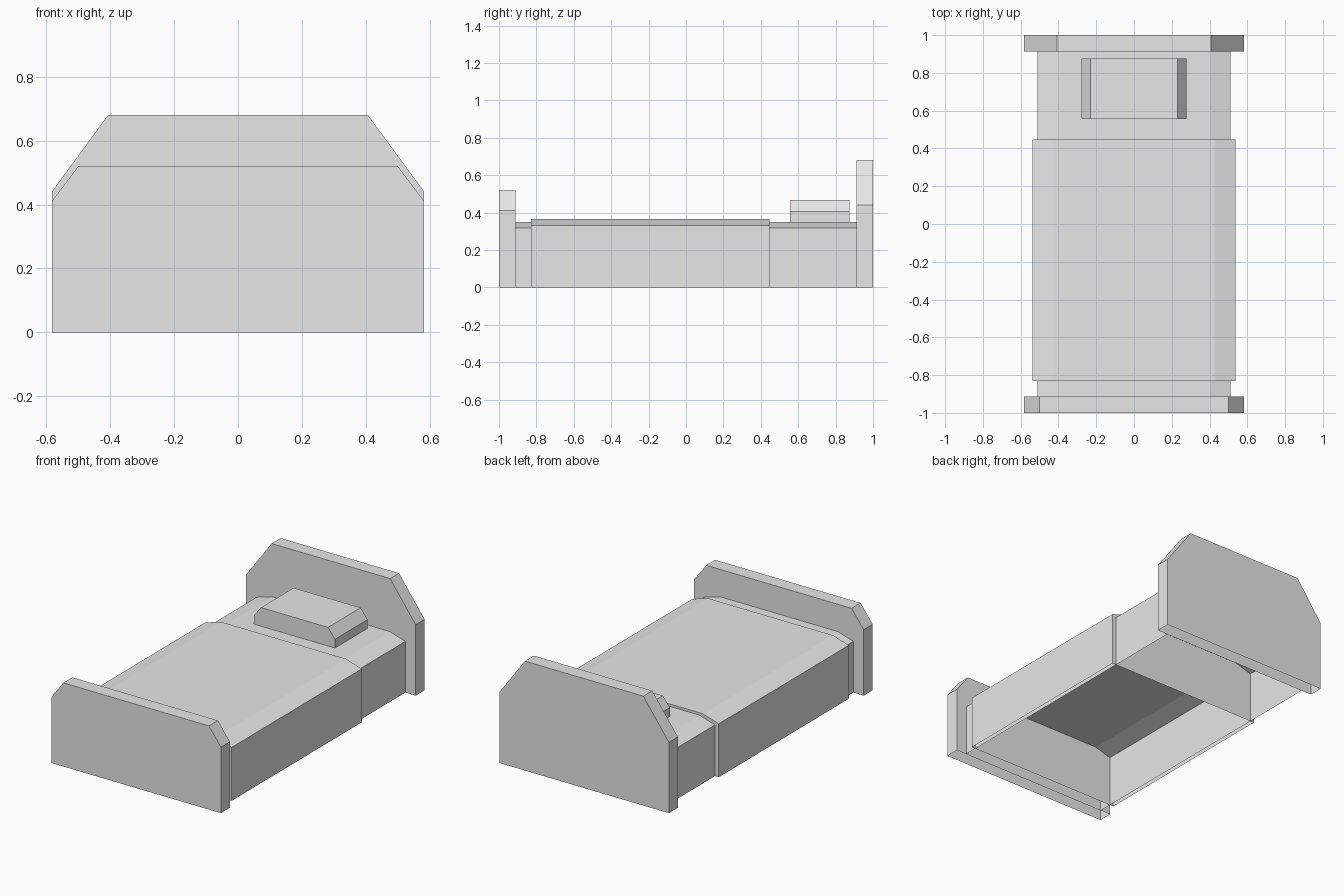
import bpy
import bmesh

cube = bpy.data.objects.get("Cube")
if cube:
    bpy.data.objects.remove(cube, do_unlink=True)

# Single flat colour
grey = bpy.data.materials.new("light grey")
grey.use_nodes = True
colour = (0.8, 0.8, 0.8, 1)
grey.diffuse_color = colour
grey.node_tree.nodes["Principled BSDF"].inputs["Base Color"].default_value = colour


def chamfered_shell(name, half_width, half_top, base, shoulder, top, y_front, y_back):
    """Box with chamfered top corners, extruded along y and open underneath."""
    right_half = [(half_width, base), (half_width, shoulder), (half_top, top)]
    profile = right_half + [(-x, z) for x, z in reversed(right_half)]
    bm = bmesh.new()
    front = [bm.verts.new((x, y_front, z)) for x, z in profile]
    back = [bm.verts.new((x, y_back, z)) for x, z in profile]
    bm.faces.new(front)
    bm.faces.new(list(reversed(back)))
    for i in range(len(profile) - 1):
        bm.faces.new((front[i + 1], front[i], back[i], back[i + 1]))
    mesh = bpy.data.meshes.new(name)
    bm.to_mesh(mesh)
    bm.free()
    mesh.materials.append(grey)
    obj = bpy.data.objects.new(name, mesh)
    bpy.context.collection.objects.link(obj)
    return obj


# End boards
chamfered_shell("headboard", 0.583, 0.407, 0, 0.44, 0.68, 0.912, 1.0)
chamfered_shell("footboard", 0.583, 0.50, 0, 0.41, 0.52, -1.0, -0.912)

# Mattress runs between the boards, blanket wraps over it
chamfered_shell("mattress", 0.512, 0.405, 0, 0.318, 0.35, -0.914, 0.914)
chamfered_shell("blanket", 0.538, 0.43, 0, 0.332, 0.365, -0.83, 0.447)

# Pillow rests on the mattress
chamfered_shell("pillow", 0.278, 0.23, 0.35, 0.405, 0.466, 0.555, 0.875)
